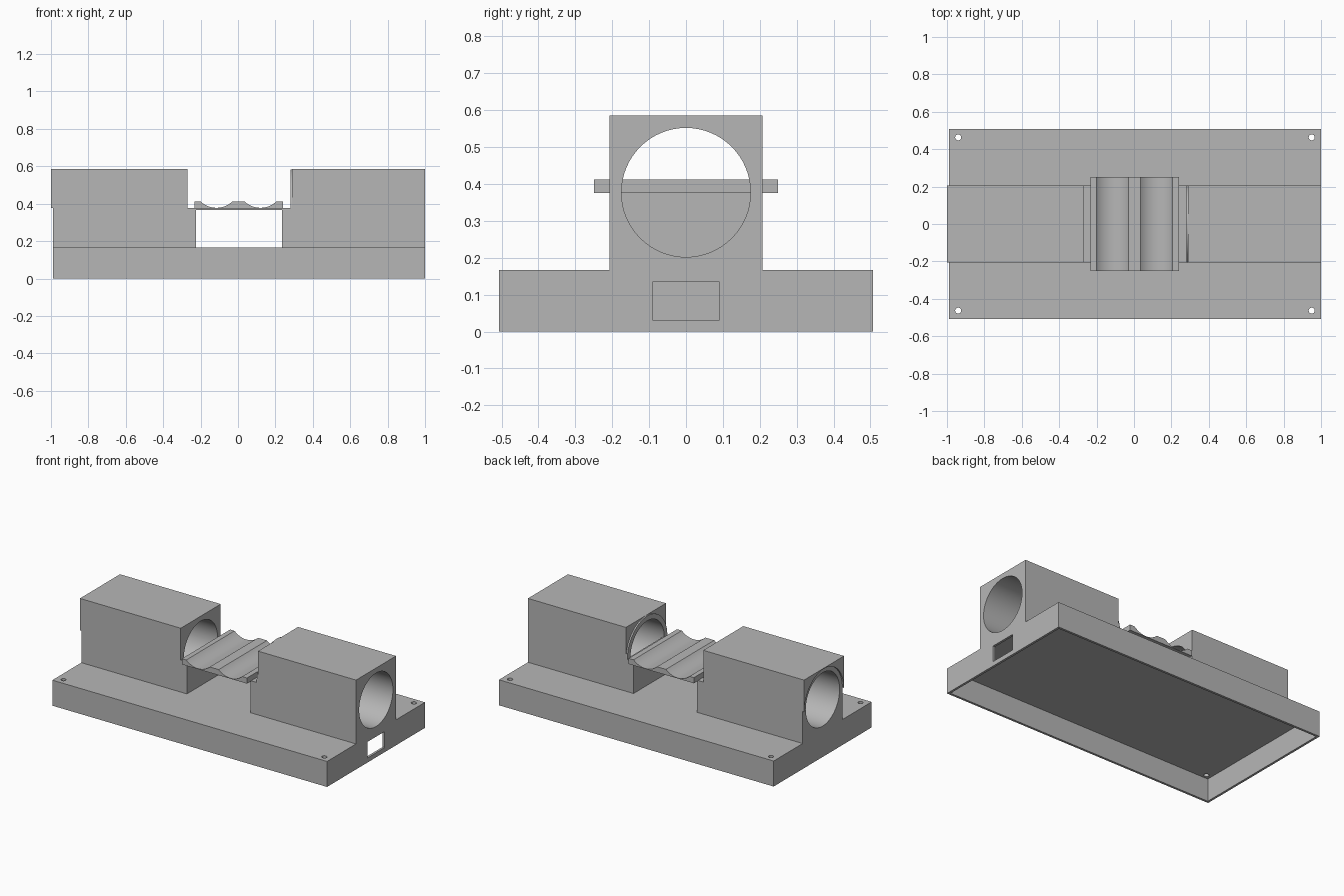
import bpy, bmesh, math
from mathutils import Matrix

cube = bpy.data.objects.get("Cube")
if cube:
    bpy.data.objects.remove(cube, do_unlink=True)

grey = bpy.data.materials.new("plain_grey")
grey.use_nodes = True
colour = (0.47, 0.47, 0.47, 1)
grey.diffuse_color = colour
grey.node_tree.nodes["Principled BSDF"].inputs["Base Color"].default_value = colour

AXIS_Z = 0.377   # height of the bore axis
BORE = 0.175
DECK = 0.167     # top of the base
TOP = 0.585
HALF = 0.207     # half width of the housings


def finish(name, bm):
    bmesh.ops.recalc_face_normals(bm, faces=bm.faces)
    mesh = bpy.data.meshes.new(name)
    bm.to_mesh(mesh)
    bm.free()
    mesh.materials.append(grey)
    obj = bpy.data.objects.new(name, mesh)
    bpy.context.collection.objects.link(obj)
    return obj


def box(name, x, y, z):
    bm = bmesh.new()
    size = Matrix.Diagonal((x[1] - x[0], y[1] - y[0], z[1] - z[0], 1))
    centre = Matrix.Translation((sum(x) / 2, sum(y) / 2, sum(z) / 2))
    bmesh.ops.create_cube(bm, size=1, matrix=centre @ size)
    return finish(name, bm)


def rod(name, radius, depth, centre, along_x=False, sides=64):
    bm = bmesh.new()
    matrix = Matrix.Translation(centre)
    if along_x:
        matrix = matrix @ Matrix.Rotation(math.pi / 2, 4, "Y")
    bmesh.ops.create_cone(bm, cap_ends=True, segments=sides, radius1=radius,
                          radius2=radius, depth=depth, matrix=matrix)
    return finish(name, bm)


def extrude_profile(name, points, vector):
    bm = bmesh.new()
    face = bm.faces.new([bm.verts.new(p) for p in points])
    new = bmesh.ops.extrude_face_region(bm, geom=[face])["geom"]
    bmesh.ops.translate(bm, vec=vector, verts=[v for v in new if isinstance(v, bmesh.types.BMVert)])
    return finish(name, bm)


def combine(obj, other, operation="DIFFERENCE"):
    mod = obj.modifiers.new("combine", "BOOLEAN")
    mod.operation, mod.object, mod.solver = operation, other, "EXACT"
    bpy.context.view_layer.objects.active = obj
    bpy.ops.object.modifier_apply(modifier=mod.name)
    bpy.data.objects.remove(other, do_unlink=True)


def smooth(obj):
    bpy.ops.object.select_all(action="DESELECT")
    obj.select_set(True)
    bpy.context.view_layer.objects.active = obj
    bpy.ops.object.shade_smooth_by_angle(angle=math.radians(30))


# Hollow base, open underneath, with a cable window and corner screw holes
base = box("base", (-0.99, 1.0), (-0.507, 0.507), (0, DECK))
combine(base, box("cutter", (-0.975, 0.985), (-0.492, 0.492), (-0.1, 0.149)))
combine(base, box("cutter", (0.9, 1.1), (-0.09, 0.09), (0.03, 0.135)))
for x in (-0.94, 0.95):
    for y in (-0.463, 0.463):
        combine(base, rod("cutter", 0.016, 0.2, (x, y, DECK), sides=24))
smooth(base)

# Bored housings at both ends
left, right = (-0.99, -0.27), (0.29, 1.0)
for name, span in (("right_housing", left), ("left_housing", right)):
    housing = box(name, span, (-HALF, HALF), (DECK, TOP))
    if span is left:
        combine(housing, box("lip", (-1.0, -0.9), (-HALF, HALF), (AXIS_Z, TOP)), "UNION")
        # shallow round recess in the overhanging lip
        combine(housing, rod("cutter", 0.204, 0.04, (-1.01, 0, AXIS_Z), True))
    combine(housing, rod("cutter", BORE, 1.2, (sum(span) / 2, 0, AXIS_Z), True))
    smooth(housing)

# Half ring standing proud of the inner end of one housing
steps = 32
arc = [math.pi * i / steps for i in range(steps + 1)]
ring = [(0.28, HALF * math.cos(a), AXIS_Z + HALF * math.sin(a)) for a in arc]
ring += [(0.28, BORE * math.cos(a), AXIS_Z + BORE * math.sin(a)) for a in reversed(arc)]
smooth(extrude_profile("housing_ring", ring, (0.01, 0, 0)))

# Solid posts and the thin bridge between them
for name, span in (("right_post", (-0.27, -0.225)), ("left_post", (0.235, 0.29))):
    box(name, span, (-HALF, HALF), (DECK, AXIS_Z))
box("bridge", (-0.225, 0.235), (-HALF, HALF), (0.367, AXIS_Z))

# Cradle with two round troughs
depth, half_width = 0.034, 0.085
radius = (half_width ** 2 + depth ** 2) / (2 * depth)
sweep = math.asin(half_width / radius)
floor = AXIS_Z + 0.001
profile = [(0.24, -0.25, AXIS_Z - 0.002), (-0.232, -0.25, AXIS_Z - 0.002), (-0.232, -0.25, 0.412)]
for centre in (-0.115, 0.12):
    for i in range(17):
        a = sweep * (i / 8 - 1)
        profile.append((centre + radius * math.sin(a), -0.25, floor + radius * (1 - math.cos(a))))
profile.append((0.24, -0.25, 0.412))
smooth(extrude_profile("cradle", profile, (0, 0.5, 0)))
